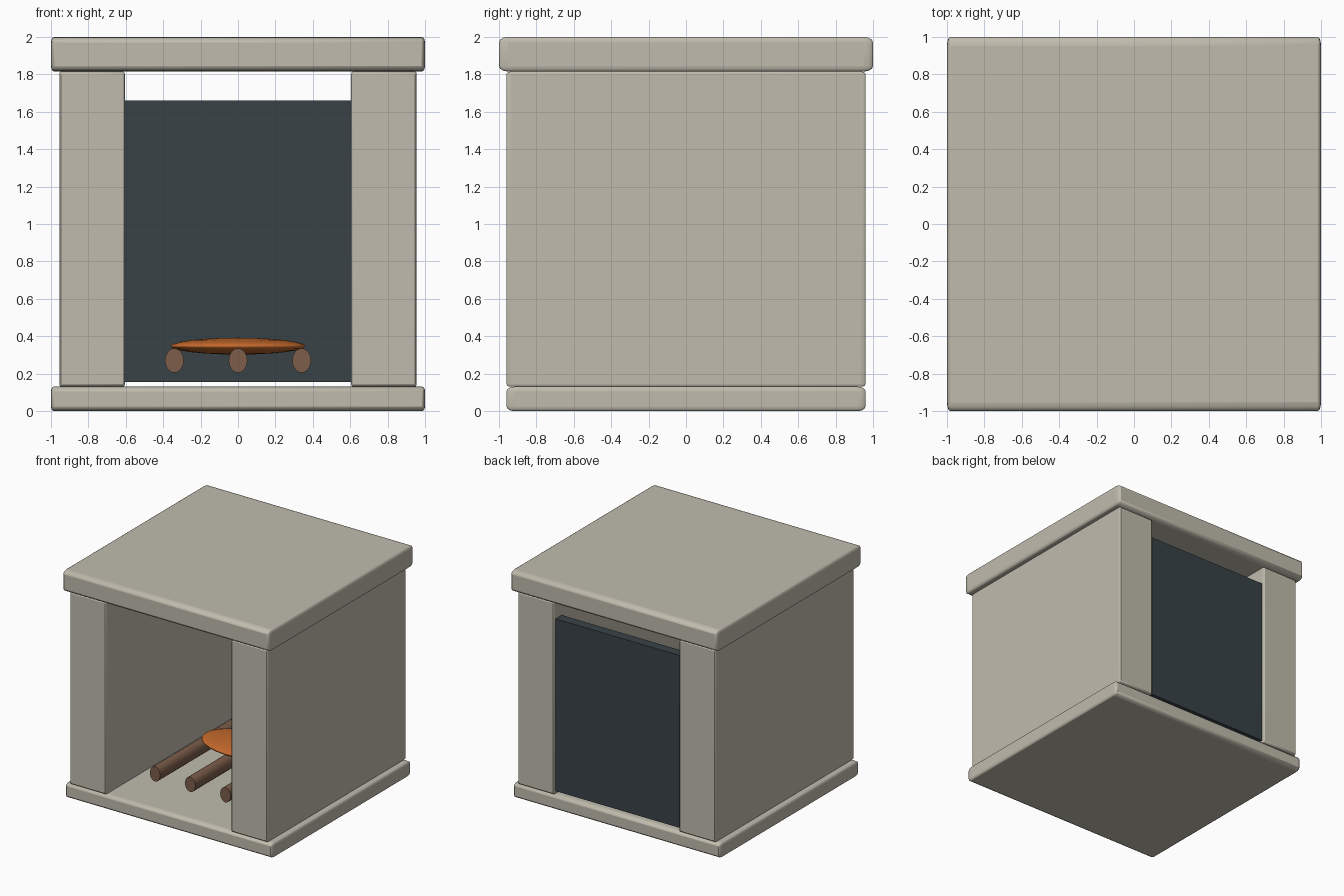
import bpy
from math import pi, radians

if "Cube" in bpy.data.objects:
    bpy.data.objects.remove(bpy.data.objects["Cube"])


def material(name, rgb):
    m = bpy.data.materials.new(name)
    m.diffuse_color = (*rgb, 1)
    m.use_nodes = True
    m.node_tree.nodes["Principled BSDF"].inputs["Base Color"].default_value = m.diffuse_color
    return m


STONE = material("stone", (0.53, 0.50, 0.42))
IRON = material("iron", (0.04, 0.055, 0.063))
WOOD = material("wood", (0.20, 0.11, 0.07))
EMBER = material("ember", (0.55, 0.14, 0.025))
STRETCH = (0.6, 1.6, 1.0)  # rounding is wider front to back than sideways


def finish(ob, name, mat):
    ob.name = name
    ob.data.materials.append(mat)
    bpy.ops.object.shade_smooth_by_angle(angle=radians(35))
    return ob


def box(name, lo, hi, mat, bevel=0.0):
    centre = [(a + b) / 2 for a, b in zip(lo, hi)]
    bpy.ops.mesh.primitive_cube_add(size=1, location=centre)
    ob = bpy.context.object
    for v in ob.data.vertices:
        v.co = [c * (b - a) / s for c, a, b, s in zip(v.co, lo, hi, STRETCH)]
    ob.scale = STRETCH
    if bevel:
        mod = ob.modifiers.new("rounded_edges", 'BEVEL')
        mod.width = bevel
        mod.segments = 3
    return finish(ob, name, mat)


# Stone surround: base slab, top slab and two side walls
box("hearth", (-1, -0.96, 0), (1, 0.96, 0.13), STONE, 0.025)
box("mantel", (-1, -1, 1.815), (1, 1, 2), STONE, 0.03)
for side, x in (("left", -0.78), ("right", 0.78)):
    box(side + "_pillar", (x - 0.175, -0.96, 0.13), (x + 0.175, 0.96, 1.815),
        STONE, 0.015)

# Dark plate closing the back of the firebox
box("back_panel", (-0.605, 0.85, 0.155), (0.605, 0.935, 1.66), IRON)

# Three logs lying front to back
for i, x in enumerate((-0.34, 0, 0.34)):
    bpy.ops.mesh.primitive_cylinder_add(vertices=24, radius=1, depth=2,
                                        location=(x, 0.04, 0.27),
                                        rotation=(pi / 2, 0, 0))
    ob = bpy.context.object
    ob.scale = (0.05, 0.065, 0.70)
    finish(ob, f"log_{i + 1}", WOOD)

# Flattened glowing ember bed resting on the logs
bpy.ops.mesh.primitive_uv_sphere_add(segments=24, ring_count=12, radius=1,
                                     location=(0, 0.06, 0.347))
bpy.context.object.scale = (0.36, 0.23, 0.045)
finish(bpy.context.object, "ember_bed", EMBER)
